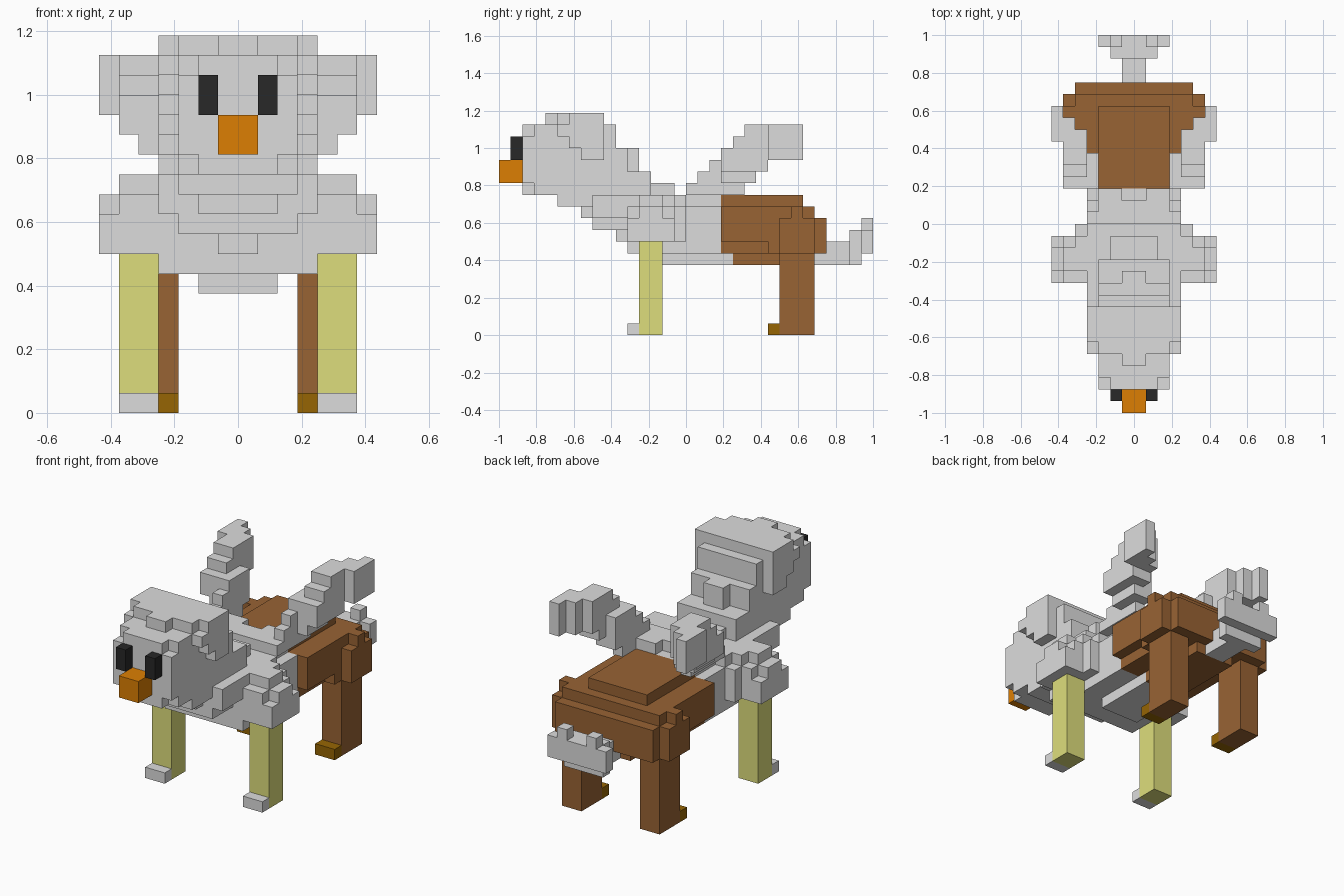
import bpy, bmesh
from mathutils import Vector

cube = bpy.data.objects.get("Cube")
if cube:
    bpy.data.objects.remove(cube, do_unlink=True)

U = 1 / 16  # one block


def material(name, rgb):
    m = bpy.data.materials.new(name)
    m.use_nodes = True
    col = (*rgb, 1)
    m.diffuse_color = col
    bsdf = next(n for n in m.node_tree.nodes if n.type == 'BSDF_PRINCIPLED')
    bsdf.inputs["Base Color"].default_value = col
    return m


GREY = material("light grey", (0.72, 0.72, 0.72))
BROWN = material("brown", (0.315, 0.125, 0.034))
STRAW = material("straw yellow", (0.73, 0.73, 0.2))
ORANGE = material("orange", (0.72, 0.212, 0.001))
GOLD = material("dark gold", (0.305, 0.13, 0.001))
BLACK = material("charcoal", (0.021, 0.021, 0.021))


def blocks(name, mat, boxes, flip=1):
    """Union of boxes (x0, x1, y0, y1, z0, z1) in blocks, outer skin only."""
    cells = {(x, y, z) for x0, x1, y0, y1, z0, z1 in boxes
             for x in range(x0, x1) for y in range(y0, y1) for z in range(z0, z1)}
    if flip < 0:
        cells = {(-1 - x, y, z) for x, y, z in cells}
    bm = bmesh.new()
    verts = {}

    def vert(p):
        key = tuple(round(c) for c in p)
        if key not in verts:
            verts[key] = bm.verts.new([c * U for c in key])
        return verts[key]

    for c in cells:
        for axis in range(3):
            for side in (0, 1):
                n = list(c)
                n[axis] += 1 if side else -1
                if tuple(n) in cells:
                    continue
                a, b, o = Vector((0, 0, 0)), Vector((0, 0, 0)), Vector(c)
                a[(axis + 1) % 3] = 1
                b[(axis + 2) % 3] = 1
                o[axis] += side
                ring = [o, o + a, o + a + b, o + b]
                bm.faces.new([vert(p) for p in (ring if side else ring[::-1])])
    bmesh.ops.dissolve_limit(bm, angle_limit=0.01, verts=bm.verts[:], edges=bm.edges[:])
    me = bpy.data.meshes.new(name)
    bm.to_mesh(me)
    bm.free()
    me.materials.append(mat)
    ob = bpy.data.objects.new(name, me)
    bpy.context.collection.objects.link(ob)


def mid(w, *yz):
    """Box centred on x = 0 with half width w."""
    return (-w, w, *yz)


def pair(name, mat, boxes):
    blocks("left_" + name, mat, boxes)
    blocks("right_" + name, mat, boxes, -1)


# Head with swept crest and stepped back
blocks("head", GREY, [
    mid(2, -14, -13, 12, 18), mid(3, -14, -13, 13, 17), mid(3, -13, -6, 12, 18),
    mid(1, -12, -10, 18, 19), mid(3, -11, -7, 18, 19), mid(4, -10, -7, 18, 19),
    mid(4, -11, -7, 17, 18), mid(4, -10, -7, 16, 17), mid(4, -9, -7, 15, 16),
    mid(3, -6, -5, 13, 16), mid(1, -5, -4, 14, 16)])
blocks("beak", ORANGE, [mid(1, -16, -14, 13, 15)])
pair("eye", BLACK, [(1, 2, -15, -14, 15, 17)])

# Neck and chest, stepping down and back to the belly
blocks("neck", GREY, [
    mid(3, -11, -5, 11, 13), mid(2, -9, -8, 10, 11), mid(3, -8, -5, 9, 13),
    mid(4, -8, -5, 10, 12), mid(3, -5, -3, 11, 14), mid(2, -3, -1, 12, 13),
    mid(1, -6, -5, 8, 9)])
# Body, with a raised notched saddle between the wing roots
blocks("body", GREY, [
    mid(4, -5, 3, 7, 11), mid(4, -5, 0, 11, 12), mid(3, 0, 3, 11, 12),
    mid(2, -2, 4, 6, 7), mid(3, 0, 2, 12, 13), (-3, -1, 2, 3, 12, 13),
    (1, 3, 2, 3, 12, 13)])
pair("shoulder", GREY, [
    (4, 6, -5, -1, 8, 11), (6, 7, -5, -1, 8, 10), (6, 7, -4, -2, 10, 11),
    (5, 6, -4, -2, 11, 12), (4, 5, -4, -1, 11, 12), (4, 5, -1, 0, 8, 11)])

# Raised wings, each layer further out, back and up
pair("wing", GREY, [
    (3, 4, 0, 5, 12, 13), (3, 4, 1, 6, 13, 14), (3, 4, 2, 6, 14, 15),
    (3, 4, 3, 6, 15, 16), (4, 5, 3, 6, 13, 14), (4, 5, 3, 7, 14, 16),
    (4, 5, 4, 8, 16, 17), (4, 5, 5, 8, 15, 18), (5, 6, 3, 7, 14, 16),
    (5, 6, 4, 8, 16, 17), (5, 6, 5, 9, 15, 18), (6, 7, 7, 10, 15, 18)])

# Brown hindquarters
blocks("hindquarters", BROWN, [
    mid(3, 3, 10, 7, 12), mid(4, 3, 11, 7, 11),
    mid(5, 3, 11, 8, 11), mid(5, 7, 12, 7, 10), mid(6, 8, 11, 7, 10),
    mid(6, 9, 10, 10, 11), mid(2, 4, 11, 6, 7)])

# Tail with a notched fan
blocks("tail", GREY, [
    mid(1, 11, 15, 6, 7), mid(1, 12, 15, 7, 8), mid(2, 14, 15, 6, 9),
    mid(3, 15, 16, 7, 9), (-2, -1, 15, 16, 9, 10), (1, 2, 15, 16, 9, 10)])

# Legs and feet
pair("front_leg", STRAW, [(4, 6, -4, -2, 0, 8)])
pair("front_foot", GREY, [(4, 6, -5, -4, 0, 1)])
pair("back_leg", BROWN, [(3, 5, 8, 11, 0, 7)])
pair("back_foot", GOLD, [(3, 5, 7, 8, 0, 1)])
